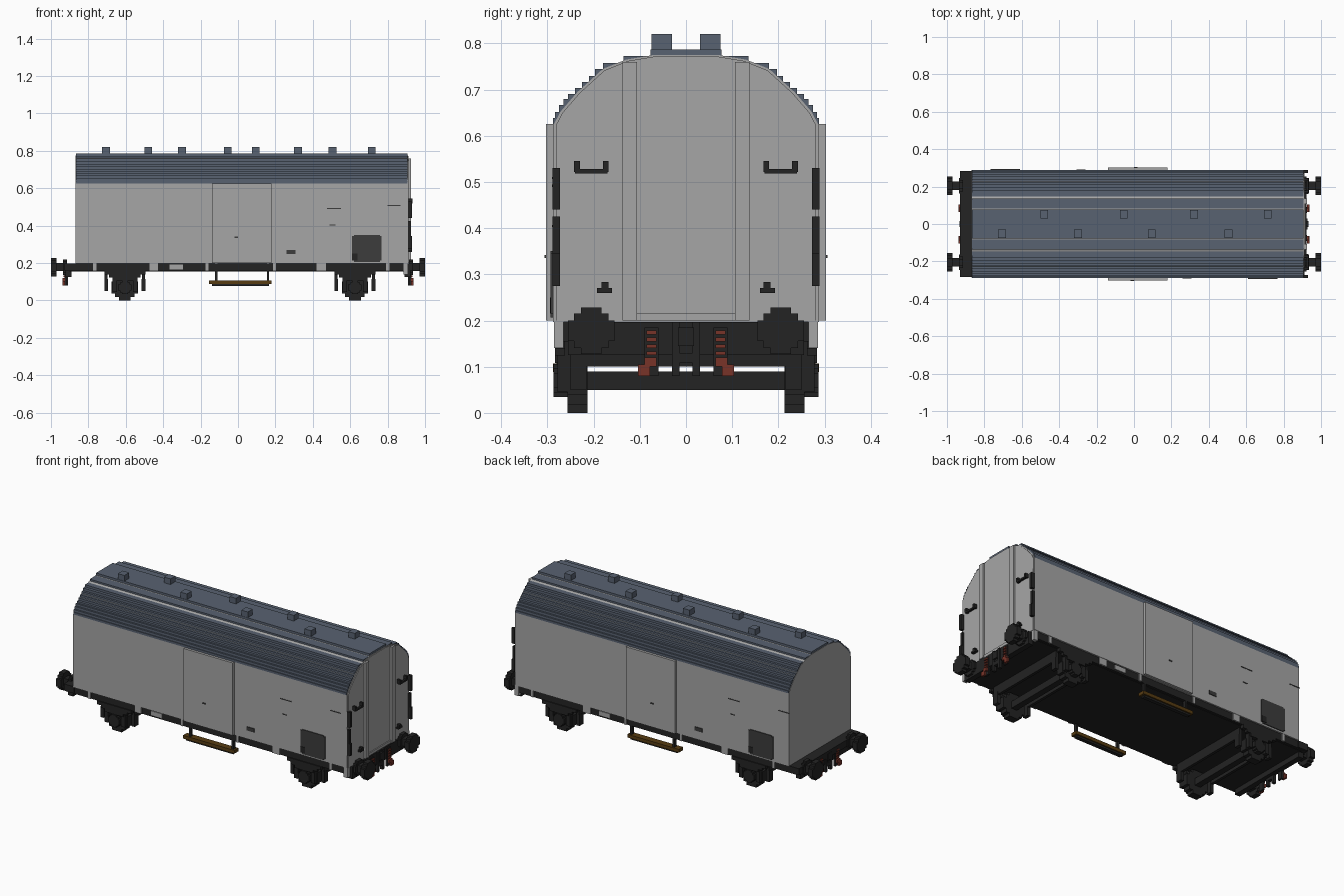
import bpy
import bmesh

cube = bpy.data.objects.get("Cube")
if cube:
    bpy.data.objects.remove(cube, do_unlink=True)


def material(name, r, g, b):
    m = bpy.data.materials.new(name)
    m.diffuse_color = (r, g, b, 1)
    m.use_nodes = True
    node = next(n for n in m.node_tree.nodes if n.type == 'BSDF_PRINCIPLED')
    node.inputs["Base Color"].default_value = (r, g, b, 1)
    return m


GREY = material("light grey", 0.38, 0.38, 0.38)
BLUE = material("slate blue", 0.098, 0.122, 0.165)
BLACK = material("black", 0.017, 0.017, 0.017)
DARK = material("dark grey", 0.045, 0.045, 0.045)
RED = material("rust red", 0.19, 0.034, 0.022)
WOOD = material("brown wood", 0.095, 0.045, 0.006)

# Mirror and half-turn patterns as (x sign, y sign)
ONE = [(1, 1)]
SIDES = [(1, 1), (1, -1)]
ENDS = [(1, 1), (-1, 1)]
CORNERS = SIDES + [(-1, 1), (-1, -1)]
TURN = [(1, 1), (-1, -1)]


def finish(name, bm, mat):
    bmesh.ops.recalc_face_normals(bm, faces=bm.faces)
    mesh = bpy.data.meshes.new(name)
    bm.to_mesh(mesh)
    bm.free()
    mesh.materials.append(mat)
    ob = bpy.data.objects.new(name, mesh)
    bpy.context.collection.objects.link(ob)
    return ob


def boxes(name, mat, items, flips=ONE):
    """Boxes given as (x0, x1, y0, y1, z0, z1), repeated by the sign pattern."""
    bm = bmesh.new()
    for sx, sy in flips:
        for x0, x1, y0, y1, z0, z1 in items:
            vs = bmesh.ops.create_cube(bm, size=1)["verts"]
            for v in vs:
                v.co.x = sx * ((x0 + x1) / 2 + v.co.x * (x1 - x0))
                v.co.y = sy * ((y0 + y1) / 2 + v.co.y * (y1 - y0))
                v.co.z = (z0 + z1) / 2 + v.co.z * (z1 - z0)
    return finish(name, bm, mat)


def prism(name, mat, half, x0, x1):
    """Extrude a profile, given as its +y half from bottom to top, along x."""
    pts = half + [(-y, z) for y, z in reversed(half)]
    bm = bmesh.new()
    face = bm.faces.new([bm.verts.new((x0, y, z)) for y, z in pts])
    out = bmesh.ops.extrude_face_region(bm, geom=[face])
    for v in out["geom"]:
        if isinstance(v, bmesh.types.BMVert):
            v.co.x = x1
    return finish(name, bm, mat)


def steps(rows, base):
    """Turn (half width, top) rows into a stepped outline."""
    out = []
    for y, z in rows:
        out += [(y, base), (y, z)]
        base = z
    return out


def disc(x0, x1, y0, y1, z, r, axis):
    """Stepped round block along x or y as three overlapping boxes."""
    x, y = (x0 + x1) / 2, (y0 + y1) / 2
    out = []
    for w, h in ((1, .45), (.75, .75), (.45, 1)):
        if axis == 'x':
            out.append((x0, x1, y - r * w, y + r * w, z - r * h, z + r * h))
        else:
            out.append((x - r * w, x + r * w, y0, y1, z - r * h, z + r * h))
    return out


# Body and stepped roof
roof_rows = [(.288, .638), (.284, .652), (.275, .667), (.265, .68), (.255, .69),
             (.24, .703), (.225, .716), (.21, .73), (.197, .745), (.18, .758),
             (.135, .773), (.077, .787)]
prism("roof", BLUE, steps(roof_rows, .625), -.866, .905)
wall = [(.286, .197), (.286, .625), (.272, .652), (.235, .695), (.18, .745),
        (.13, .765), (.07, .775)]
prism("body", GREY, wall, -.868, .908)
prism("end_wall", GREY, [(.28, .197)] + [(y - .004, z - .003) for y, z in wall[1:]], .908, .912)
boxes("side_wall", GREY, [(-.866, .908, .28, .288, .197, .625)], SIDES)
boxes("sliding_door", GREY, [(-.14, .178, .286, .303, .2, .625)], SIDES)
boxes("end_post", GREY, [(.908, .924, .106, .137, .2, .76)], SIDES)
boxes("end_sill", GREY, [(.908, .918, -.106, .106, .2, .215)])

# Roof vents, staggered about the ridge
vents = [(x - .021, x + .021, .03, .075, .78, .82) for x in (-.48, -.055, .32, .715)]
vents += [(x - .021, x + .021, -.075, -.03, .78, .82) for x in (-.705, -.3, .095, .505)]
boxes("roof_vents", BLUE, vents)

# Painted panels and small side fittings
boxes("side_panel", DARK, [(.61, .768, -.293, -.286, .215, .345),
                           (.62, .758, -.293, -.286, .207, .35)], TURN)
boxes("panel_latch", BLACK, [(.61, .64, -.295, -.288, .215, .25)], TURN)
boxes("side_fittings", DARK, [(.26, .308, -.292, -.286, .248, .27),
                              (.475, .55, -.29, -.286, .489, .494),
                              (.49, .52, -.29, -.286, .402, .407),
                              (.8, .87, -.29, -.286, .506, .511),
                              (-.02, 0, -.306, -.302, .335, .342)], TURN)

# Steps and handles on the end wall
boxes("corner_ladder", BLACK, [(.908, .93, .273, .289, .275, .345),
                               (.908, .922, .273, .289, .345, .425),
                               (.908, .93, .273, .289, .44, .53)], SIDES)
boxes("end_handles", BLACK, [(.92, .932, .17, .24, .518, .528),
                             (.908, .932, .168, .18, .522, .545),
                             (.908, .932, .23, .242, .522, .545),
                             (.908, .93, .16, .193, .26, .27),
                             (.908, .93, .168, .183, .27, .283)], SIDES)

# Underframe
boxes("floor", BLACK, [(-.9, .905, -.265, .265, .155, .197)])
boxes("sole_bar", BLACK, [(-.92, .905, .255, .279, .157, .198)], SIDES)
boxes("end_platform", BLACK, [(-.93, -.865, -.283, .283, .16, .199)])
boxes("headstock", BLACK, [(.89, .922, -.255, .255, .125, .197)], ENDS)
brackets = [(x - w, x + w, .262, .286, .158, .2) for x, w in
            ((-.765, .009), (-.45, .022), (-.165, .008), (.195, .008), (.445, .025), (.8, .009))]
brackets.append((.885, .91, .265, .286, .14, .2))
boxes("sill_brackets", GREY, brackets, SIDES)
boxes("frame_label", GREY, [(-.365, -.295, -.283, -.278, .167, .192)], TURN)

# Buffers
buffer = disc(.97, 1, .155, .255, .178, .05, 'x')
buffer += disc(.915, .935, .16, .25, .178, .042, 'x')
buffer.append((.92, .98, .182, .228, .157, .2))
boxes("buffers", BLACK, buffer, CORNERS)

# Coupling hook and hoses at both ends
boxes("coupling", BLACK, [(.91, .928, .014, .03, .08, .197), (.91, .932, -.017, .017, .145, .185),
                          (.91, .928, -.03, .03, .108, .13)], [(1, 1), (1, -1), (-1, 1), (-1, -1)])
boxes("hose_mounts", BLACK, [(.915, .926, .06, .09, .08, .185)], CORNERS)
hose = [(.92, .933, .064, .086, z, z + .008) for z in (.125, .14, .155, .17)]
hose += [(.92, .938, .064, .09, .1, .12), (.926, .938, .078, .104, .08, .105)]
boxes("hoses", RED, hose, CORNERS)

# Wheelsets: wheels, axles, axle boxes, springs and brakes
wheels, gear = [], []
for cx in (-.605, .625):
    wheels += disc(cx - .07, cx + .07, .213, .257, .07, .07, 'y')
    gear += disc(cx - .04, cx + .04, .257, .287, .07, .036, 'y')
    gear.append((cx - .018, cx + .018, 0, .23, .05, .09))
    for w, z in ((.11, .138), (.085, .124), (.06, .108)):
        gear.append((cx - w, cx + w, .262, .284, z, z + .02))
    for s in (-1, 1):
        a, b = cx + s * .055, cx + s * .1
        gear.append((a - .012, a + .012, .25, .278, .045, .16))
        gear.append((b - .01, b + .01, .215, .25, .05, .115))
        gear.append((b - .008, b + .008, 0, .25, .1, .155))
boxes("wheels", BLACK, wheels, SIDES)
boxes("running_gear", BLACK, gear, SIDES)

# Wooden footboards on hangers below the doors
boxes("footboard", WOOD, [(-.155, .178, .25, .288, .088, .107)], SIDES)
boxes("footboard_hangers", BLACK, [(-.122, -.11, .262, .28, .085, .198),
                                   (.155, .167, .262, .28, .085, .198),
                                   (-.14, .165, .258, .28, .078, .088)], SIDES)
